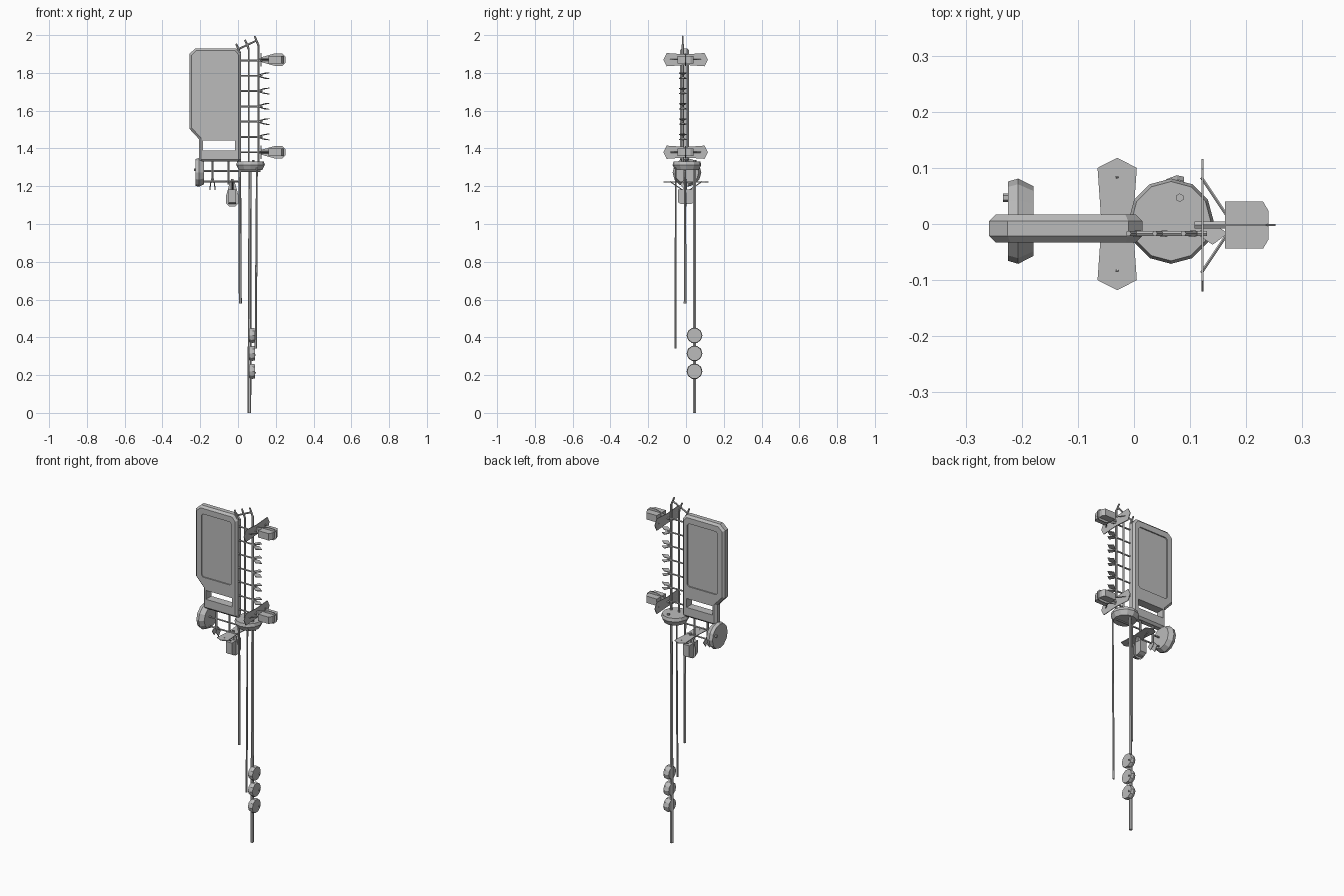
import bpy, bmesh, math
from mathutils import Vector, Matrix

cube = bpy.data.objects.get("Cube")
if cube:
    bpy.data.objects.remove(cube, do_unlink=True)

grey = bpy.data.materials.new("steel_grey")
grey.use_nodes = True
colour = (0.5, 0.5, 0.5, 1)
grey.diffuse_color = colour
grey.node_tree.nodes["Principled BSDF"].inputs["Base Color"].default_value = colour


def finish(name, bm, matrix=None):
    if matrix:
        bm.transform(matrix)
    bmesh.ops.recalc_face_normals(bm, faces=bm.faces)
    mesh = bpy.data.meshes.new(name)
    bm.to_mesh(mesh)
    bm.free()
    mesh.materials.append(grey)
    ob = bpy.data.objects.new(name, mesh)
    bpy.context.collection.objects.link(ob)
    return ob


def add_box(bm, lo, hi):
    lo, hi = Vector(lo), Vector(hi)
    m = Matrix.Translation((lo + hi) / 2) @ Matrix.Diagonal((*(hi - lo), 1))
    bmesh.ops.create_cube(bm, size=1, matrix=m)


def add_rod(bm, a, b, r1, r2=None, sides=6):
    a, b = Vector(a), Vector(b)
    d = b - a
    m = Matrix.Translation((a + b) / 2) @ d.to_track_quat("Z", "Y").to_matrix().to_4x4()
    bmesh.ops.create_cone(bm, cap_ends=True, segments=sides, radius1=r1,
                          radius2=r1 if r2 is None else r2, depth=d.length, matrix=m)


def add_prism(bm, points, offset):
    face = bm.faces.new([bm.verts.new(p) for p in points])
    out = bmesh.ops.extrude_face_region(bm, geom=[face])["geom"]
    bmesh.ops.translate(bm, vec=offset, verts=[v for v in out if isinstance(v, bmesh.types.BMVert)])


# Main panel: chamfered slab with a handle slot and a recess on each face
bm = bmesh.new()
outline = [(-0.2, 1.33), (0.015, 1.33), (0.015, 1.9), (-0.01, 1.93), (-0.225, 1.93),
           (-0.258, 1.9), (-0.258, 1.505), (-0.207, 1.45), (-0.207, 1.34)]
add_prism(bm, [(x, -0.033, z) for x, z in outline], (0, 0.05, 0))
panel = finish("main_panel", bm)
bev = panel.modifiers.new("edge_chamfer", "BEVEL")
bev.width, bev.segments, bev.limit_method = 0.012, 1, "ANGLE"
bev.angle_limit = math.radians(60)

bm = bmesh.new()
add_box(bm, (-0.185, -0.1, 1.39), (-0.015, 0.1, 1.442))
recess = [(-0.205, 1.515), (-0.03, 1.515), (-0.02, 1.525), (-0.02, 1.875), (-0.03, 1.885),
          (-0.205, 1.885), (-0.215, 1.875), (-0.215, 1.525)]
for y, dy in ((-0.026, -0.03), (0.01, 0.03)):
    add_prism(bm, [(x, y, z) for x, z in recess], (0, dy, 0))
cutter = finish("panel_cutter", bm)
cutter.hide_render = True
boolean = panel.modifiers.new("slot_and_recess", "BOOLEAN")
boolean.object, boolean.solver = cutter, "EXACT"
bpy.context.view_layer.objects.active = panel
for name in ("edge_chamfer", "slot_and_recess"):
    bpy.ops.object.modifier_apply(modifier=name)
bpy.data.objects.remove(cutter, do_unlink=True)

# Ladder uprights with bent tips, and the sloping top bar
bm = bmesh.new()
Y = -0.017
for x, top in ((0.01, 1.91), (0.057, 1.93), (0.108, 1.95)):
    add_rod(bm, (x, Y, 1.3), (x, Y, top), 0.006)
    add_rod(bm, (x, Y, top - 0.004), (x - 0.02, Y, top + 0.045), 0.006, 0.005)
add_rod(bm, (0.0, Y, 1.925), (0.1, Y, 1.972), 0.005)
finish("ladder_uprights", bm)

# Rungs, each ending in a pair of splayed fins
rungs = bmesh.new()
fins = bmesh.new()
for i in range(7):
    z = 1.38 + i * 0.081
    add_rod(rungs, (0.0, Y, z), (0.13, Y, z), 0.005)
    if 0 < i < 6:
        for s in (-1, 1):
            tri = [(0.11, Y, z + s * 0.003), (0.14, Y - 0.02, z + s * 0.012),
                   (0.167, Y, z + s * 0.014), (0.14, Y + 0.02, z + s * 0.012)]
            add_prism(fins, tri, (0, 0, s * 0.004))
finish("ladder_rungs", rungs)
finish("rung_fins", fins)

# Lower frame under the panel with two hanging fins
bm = bmesh.new()
for x, low in ((-0.135, 1.23), (-0.05, 1.21), (0.01, 1.25)):
    add_rod(bm, (x, -0.008, 1.34), (x, -0.008, low), 0.006)
add_rod(bm, (-0.2, -0.008, 1.28), (0.12, -0.008, 1.28), 0.005)
add_rod(bm, (-0.2, -0.008, 1.225), (0.0, -0.008, 1.225), 0.005)
finish("lower_frame", bm)
bm = bmesh.new()
for s in (-1, 1):
    leaf = [(-0.135 + s * 0.003, -0.008, 1.24), (-0.135 + s * 0.01, 0.016, 1.21),
            (-0.135 + s * 0.012, -0.008, 1.18), (-0.135 + s * 0.01, -0.03, 1.21)]
    add_prism(bm, leaf, (s * 0.004, 0, 0))
finish("hanging_fins", bm)


# Drum: faceted disc along local z with a chamfered rim and a small stub
def drum(name, radius, depth, sides, matrix):
    bm = bmesh.new()
    h = depth / 2
    add_rod(bm, (0, 0, -h), (0, 0, h * 0.2), radius * 0.82, radius, sides)
    add_rod(bm, (0, 0, h * 0.2), (0, 0, h), radius, radius * 0.93, sides)
    add_rod(bm, (radius * 0.2, radius * 0.55, h * 0.8), (radius * 0.2, radius * 0.55, h * 1.4), radius * 0.1)
    finish(name, bm, matrix)


face_right = Matrix.Rotation(math.radians(90), 4, "Y")
drum("centre_drum", 0.076, 0.045, 12, Matrix.Translation((0.066, 0.005, 1.308)))
drum("side_drum", 0.076, 0.045, 12,
     Matrix.Translation((-0.202, 0.005, 1.273)) @ Matrix.Rotation(math.radians(-90), 4, "Y"))
for i in range(3):
    drum("pole_drum", 0.042, 0.032, 10, Matrix.Translation((0.073, 0.045, 0.22 + i * 0.095)) @ face_right)


# Aerial: winged reflector, struts, box and centre fin along local x
def aerial(name, matrix):
    bm = bmesh.new()
    wing = [(0, -0.118, 0), (0, -0.1, 0.035), (0, 0, 0.028), (0, 0.1, 0.035),
            (0, 0.118, 0), (0, 0.1, -0.035), (0, 0, -0.028), (0, -0.1, -0.035)]
    add_prism(bm, wing, (0.004, 0, 0))
    fin = [(0.0, 0, 0.012), (0.075, 0, 0.033), (0.115, 0, 0.033), (0.132, 0, 0.016),
           (0.132, 0, -0.016), (0.115, 0, -0.033), (0.075, 0, -0.033), (0.0, 0, -0.012)]
    add_prism(bm, [(x, -0.002, z) for x, _, z in fin], (0, 0.004, 0))
    tray = [(0.042, -0.042, 0), (0.11, -0.042, 0), (0.12, -0.025, 0),
            (0.12, 0.025, 0), (0.11, 0.042, 0), (0.042, 0.042, 0)]
    add_prism(bm, [(x, y, -0.02) for x, y, _ in tray], (0, 0, 0.04))
    add_rod(bm, (-0.012, 0, 0), (0.05, 0, 0), 0.007)
    for s in (-1, 1):
        add_rod(bm, (0, s * 0.085, 0), (0.05, s * 0.01, 0), 0.003)
    finish(name, bm, matrix)


for name, z in (("upper_aerial", 1.87), ("middle_aerial", 1.38)):
    aerial(name, Matrix.Translation((0.12, -0.002, z)))
aerial("hanging_aerial", Matrix.Translation((-0.03, 0, 1.225)) @ face_right)

# Three tapering masts hanging down
for name, top, foot, r in (("long_mast", (0.064, 0.045, 1.3), (0.06, 0.045, 0), 0.01),
                           ("short_mast", (0.01, -0.005, 1.3), (0.012, -0.005, 0.58), 0.008),
                           ("thin_mast", (0.1, -0.055, 1.3), (0.094, -0.055, 0.34), 0.006)):
    bm = bmesh.new()
    add_rod(bm, foot, top, r, r * 0.8)
    finish(name, bm)
